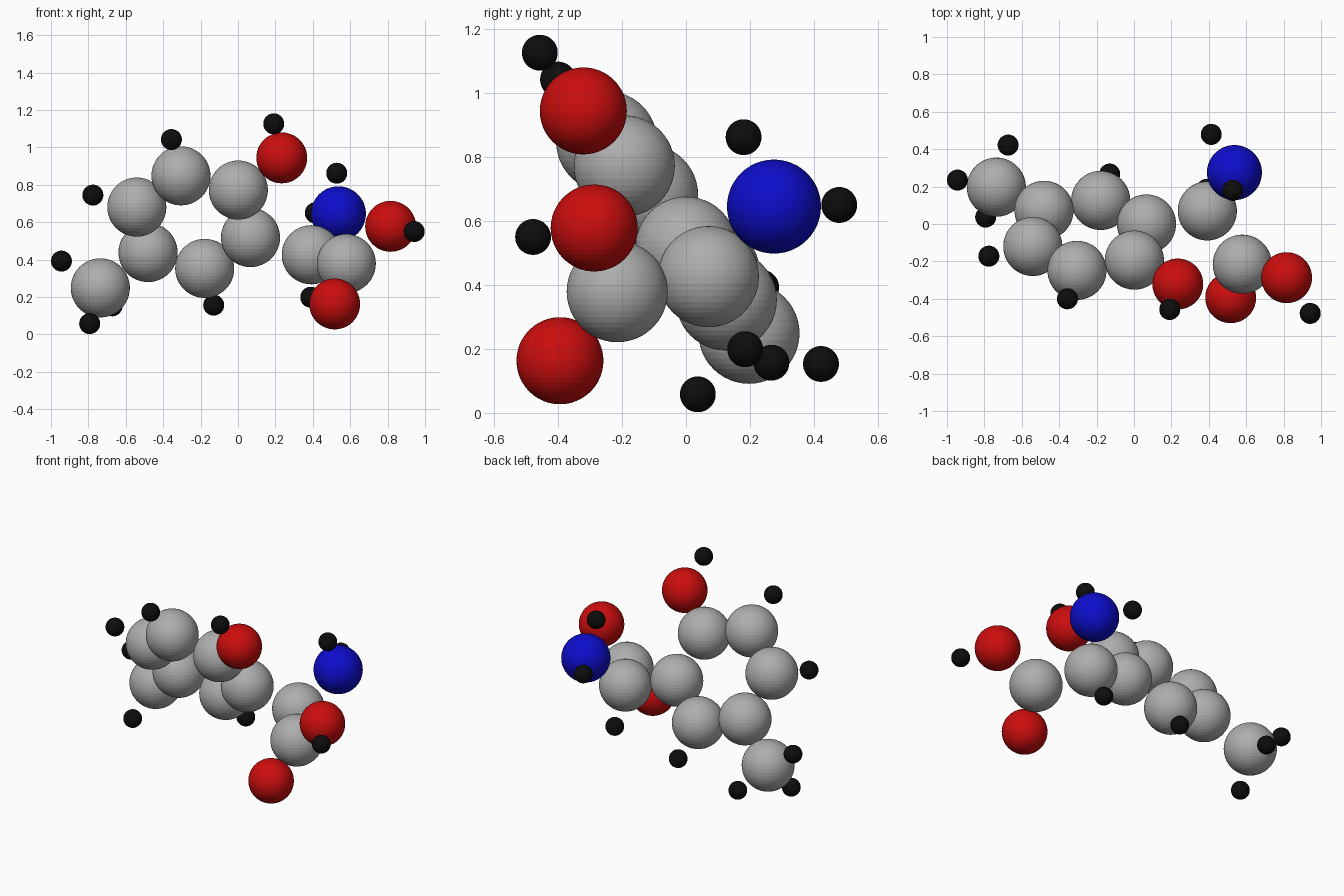
import bpy

# Atom kinds: radius, colour
KINDS = {
    "carbon": (0.158, (0.42, 0.42, 0.42, 1)),
    "nitrogen": (0.147, (0.004, 0.004, 0.6, 1)),
    "oxygen": (0.136, (0.6, 0.004, 0.004, 1)),
    "hydrogen": (0.056, (0.004, 0.004, 0.004, 1)),
}

# Atom centres by part
ATOMS = {
    # six-membered ring
    ("ring", "carbon"): [(-0.481, 0.073, 0.438), (-0.541, -0.12, 0.681),
                         (-0.305, -0.248, 0.848), (0.002, -0.193, 0.772),
                         (0.067, 0, 0.518), (-0.178, 0.126, 0.353)],
    ("ring", "oxygen"): [(0.234, -0.321, 0.944)],
    ("ring", "hydrogen"): [(-0.776, -0.172, 0.745), (-0.356, -0.4, 1.042),
                           (0.191, -0.457, 1.126), (-0.13, 0.267, 0.157)],
    # end group on the left
    ("methyl", "carbon"): [(-0.736, 0.197, 0.249)],
    ("methyl", "hydrogen"): [(-0.944, 0.235, 0.392), (-0.673, 0.422, 0.153),
                             (-0.793, 0.037, 0.058)],
    # side chain on the right
    ("chain", "carbon"): [(0.392, 0.07, 0.426), (0.579, -0.215, 0.379)],
    ("chain", "nitrogen"): [(0.537, 0.275, 0.645)],
    ("chain", "oxygen"): [(0.816, -0.287, 0.578), (0.517, -0.394, 0.163)],
    ("chain", "hydrogen"): [(0.389, 0.185, 0.199), (0.528, 0.18, 0.862),
                            (0.413, 0.479, 0.65), (0.942, -0.478, 0.55)],
}

# One material per kind
materials = {}
for kind, (_, colour) in KINDS.items():
    materials[kind] = bpy.data.materials.new(kind)
    materials[kind].diffuse_color = colour

# Fine spheres
for (part, kind), centres in ATOMS.items():
    for i, centre in enumerate(centres, 1):
        bpy.ops.mesh.primitive_uv_sphere_add(
            segments=64, ring_count=24, radius=KINDS[kind][0], location=centre)
        atom = bpy.context.object
        atom.name = f"{part}_{kind}_{i}"
        atom.data.materials.append(materials[kind])
